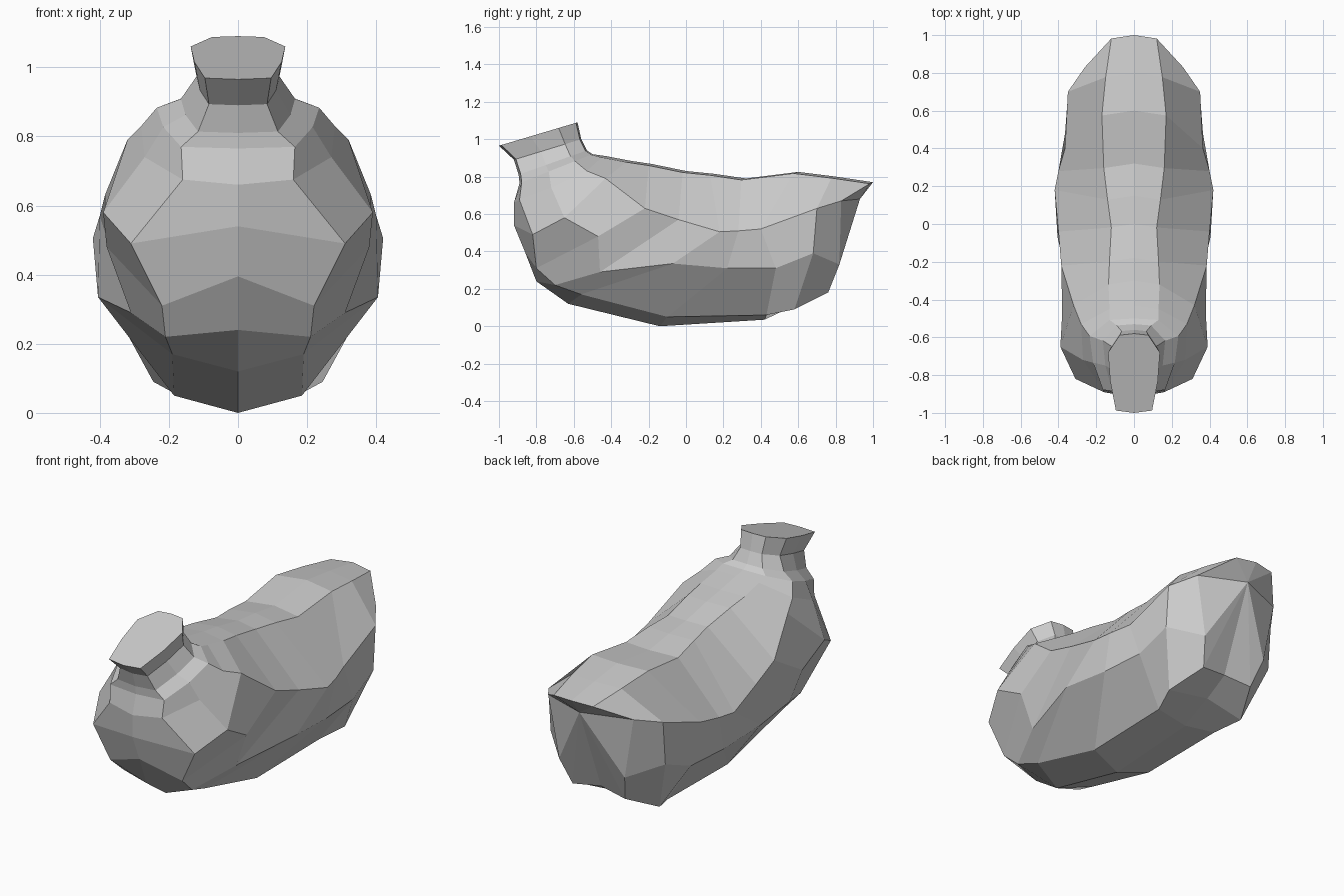
import bpy
import bmesh
from mathutils import Vector

starter = bpy.data.objects.get("Cube")
if starter:
    bpy.data.objects.remove(starter, do_unlink=True)


def make_material(name, colour):
    material = bpy.data.materials.new(name)
    material.use_nodes = True
    material.diffuse_color = colour
    material.node_tree.nodes["Principled BSDF"].inputs["Base Color"].default_value = colour
    return material


# Half outline shared by the neck rings: (share of half width, share from back to front)
NECK_OUTLINE = [(0, 0), (.55, .02), (1, .24), (.92, .6), (.7, .97), (0, 1)]


def neck_ring(half_width, back, front):
    """Half ring on the tilted line that runs from the nape to the throat."""
    back, front = Vector((0, *back)), Vector((0, *front))
    ring = []
    for across, along in NECK_OUTLINE:
        point = back.lerp(front, along)
        point.x = half_width * across
        ring.append(point)
    return ring


def body_ring(spine, ridge_width, flank, belly_side, keel, belly):
    """Half ring from the spine over the flank and round to the belly line."""
    ridge = (ridge_width, spine[0] - ridge_width * .15, spine[1] - .008)
    points = [(0, *spine), ridge, flank, belly_side, keel, (0, *belly)]
    return [Vector(p) for p in points]


# Neck: flared stump, waist, base and collar
rings = [
    neck_ring(.137, (-.58, 1.09), (-1, .965)),
    neck_ring(.12, (-.56, 1.0), (-.92, .89)),
    neck_ring(.165, (-.53, .94), (-.895, .81)),
    neck_ring(.235, (-.5, .92), (-.89, .765)),
]

# Body: rings fan out from the chest, then follow the barrel to the rump
rings += [
    body_ring((-.43, .91), .13, (.28, -.53, .83), (.27, -.72, .74), (.16, -.89, .675), (-.92, .66)),
    body_ring((-.3, .885), .135, (.32, -.43, .79), (.39, -.65, .58), (.31, -.82, .49), (-.92, .54)),
    body_ring((-.18, .867), .13, (.385, -.22, .63), (.38, -.47, .48), (.22, -.8, .31), (-.86, .395)),
    body_ring((0, .83), .12, (.4, -.04, .57), (.31, -.46, .29), (.21, -.7, .22), (-.8, .24)),
    body_ring((.15, .815), .14, (.42, .18, .505), (.405, -.07, .335), (.19, -.56, .17), (-.63, .12)),
    body_ring((.32, .79), .16, (.4, .28, .51), (.385, .22, .31), (.185, -.1, .05), (-.14, 0)),
    body_ring((.6, .825), .17, (.365, .4, .52), (.365, .48, .31), (.19, .43, .06), (.42, .035)),
    body_ring((.8, .8), .15, (.35, .7, .63), (.35, .68, .39), (.245, .58, .09), (.6, .12)),
    body_ring((1, .77), .12, (.26, .83, .67), (.2, .82, .33), (.16, .76, .18), (.74, .2)),
]

# Loft one half of the torso
bm = bmesh.new()
loops = [[bm.verts.new(p) for p in ring] for ring in rings]
for near, far in zip(loops, loops[1:]):
    for i in range(len(near) - 1):
        bm.faces.new((near[i], near[i + 1], far[i + 1], far[i]))

# Flat neck stump and the rump fan below the tail root
bm.faces.new(loops[0])
rump = bm.verts.new((0, .93, .68))
for a, b in zip(loops[-1], loops[-1][1:]):
    bm.faces.new((a, b, rump))

# Reflect across the middle and weld the seam
half = bm.verts[:] + bm.edges[:] + bm.faces[:]
bmesh.ops.mirror(bm, geom=half, axis='X', merge_dist=.0005)
bmesh.ops.remove_doubles(bm, verts=bm.verts[:], dist=.0005)
bmesh.ops.recalc_face_normals(bm, faces=bm.faces[:])

mesh = bpy.data.meshes.new("torso")
bm.to_mesh(mesh)
bm.free()
mesh.materials.append(make_material("plain grey", (.6, .6, .6, 1)))
torso = bpy.data.objects.new("torso", mesh)
bpy.context.collection.objects.link(torso)
